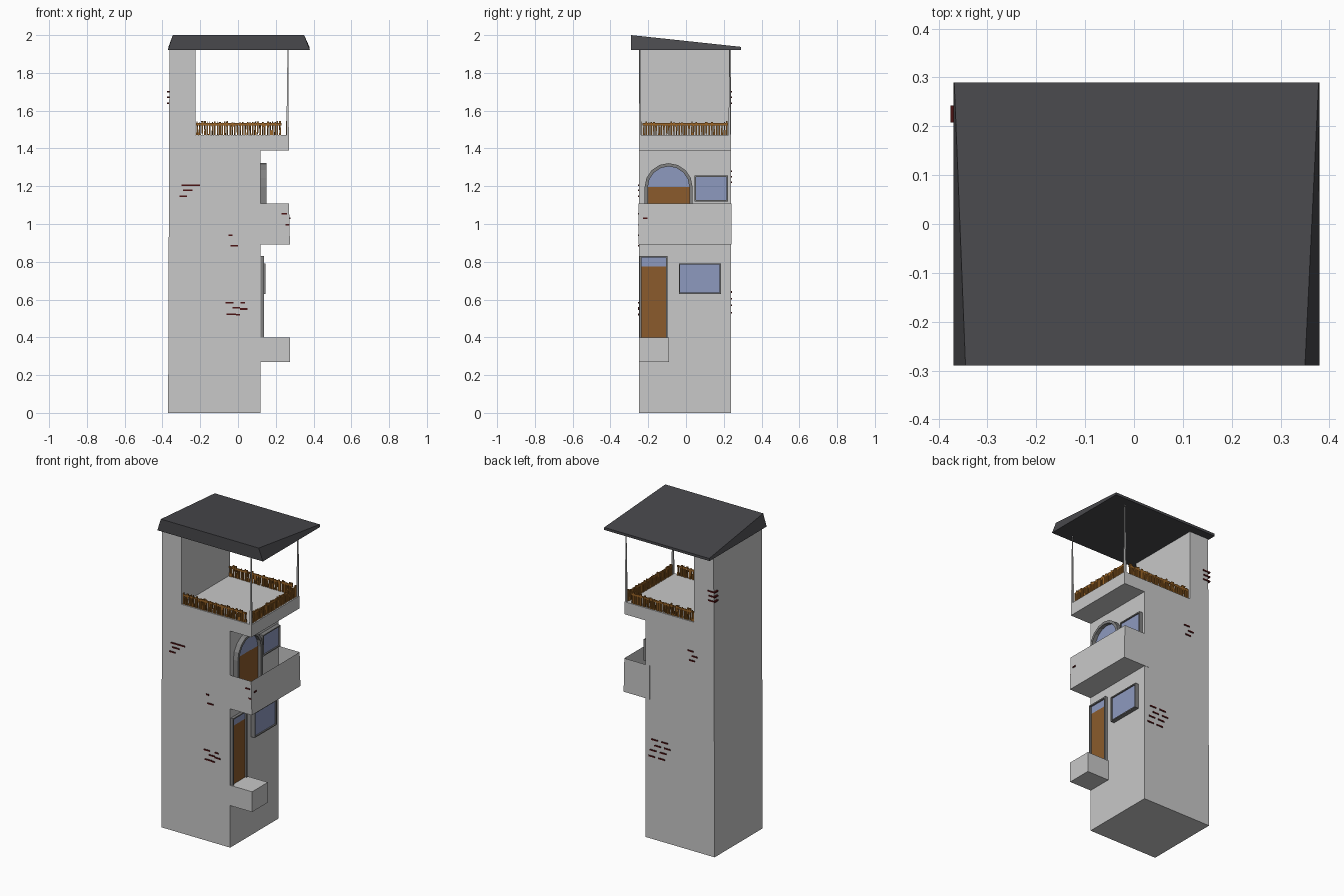
import bpy, bmesh, math, random

if "Cube" in bpy.data.objects:
    bpy.data.objects.remove(bpy.data.objects["Cube"])
random.seed(4)


def mat(name, r, g, b):
    m = bpy.data.materials.new(name)
    m.diffuse_color = (r, g, b, 1)
    m.use_nodes = True
    m.node_tree.nodes["Principled BSDF"].inputs["Base Color"].default_value = m.diffuse_color
    return m


PLASTER = mat("plaster", 0.58, 0.58, 0.58)
FRAME = mat("frame_grey", 0.22, 0.22, 0.22)
ROOF = mat("roof_slate", 0.065, 0.065, 0.072)
WOOD = mat("door_wood", 0.26, 0.105, 0.025)
FENCE = mat("fence_wood", 0.33, 0.13, 0.02)
GLASS = mat("window_glass", 0.27, 0.32, 0.52)
BRICK = mat("brick_red", 0.07, 0.006, 0.006)


def finish(bm, name, material):
    bmesh.ops.recalc_face_normals(bm, faces=bm.faces)
    me = bpy.data.meshes.new(name)
    bm.to_mesh(me)
    bm.free()
    me.materials.append(material)
    ob = bpy.data.objects.new(name, me)
    bpy.context.collection.objects.link(ob)
    return ob


def add_loft(bm, a, b):
    """Solid between two matching rings of points."""
    va = [bm.verts.new(p) for p in a]
    vb = [bm.verts.new(p) for p in b]
    n = len(a)
    bm.faces.new(va)
    bm.faces.new(vb)
    for i in range(n):
        bm.faces.new((va[i], va[(i + 1) % n], vb[(i + 1) % n], vb[i]))


def ring(x0, x1, y0, y1, z):
    return [(x0, y0, z), (x1, y0, z), (x1, y1, z), (x0, y1, z)]


def add_box(bm, x0, x1, y0, y1, z0, z1):
    add_loft(bm, ring(x0, x1, y0, y1, z0), ring(x0, x1, y0, y1, z1))


def box(name, material, *dims):
    bm = bmesh.new()
    add_box(bm, *dims)
    return finish(bm, name, material)


def plate(name, material, outline, x0, x1):
    """Outline in (y, z), extruded along x."""
    bm = bmesh.new()
    add_loft(bm, [(x0, y, z) for y, z in outline], [(x1, y, z) for y, z in outline])
    return finish(bm, name, material)


def frame(name, outer, inner, x0, x1, closed=True):
    """Frame strip between two outlines in (y, z)."""
    bm = bmesh.new()
    n = len(outer)
    for i in range(n if closed else n - 1):
        j = (i + 1) % n
        quad = [outer[i], outer[j], inner[j], inner[i]]
        add_loft(bm, [(x0, *p) for p in quad], [(x1, *p) for p in quad])
    return finish(bm, name, FRAME)


def rect(y0, y1, z0, z1):
    return [(y0, z0), (y0, z1), (y1, z1), (y1, z0)]


# Tower body: side profile with overhanging terrace and rear wall
profile = [(-0.37, 0), (0.12, 0), (0.12, 1.39), (0.27, 1.39), (0.27, 1.47),
           (-0.225, 1.47), (-0.225, 1.925), (-0.363, 1.925)]
bm = bmesh.new()
add_loft(bm, [(x, -0.25, z) for x, z in profile], [(x, 0.238, z) for x, z in profile])
finish(bm, "tower_body", PLASTER)

# Entrance step
box("entrance_step", PLASTER, 0.10, 0.275, -0.25, -0.09, 0.27, 0.40)

# Balcony: box with a sunken floor
bm = bmesh.new()
add_loft(bm, ring(0.09, 0.275, -0.252, 0.24, 0.892), ring(0.09, 0.27, -0.252, 0.24, 1.108))
bm.faces.ensure_lookup_table()
top = max(bm.faces, key=lambda f: f.calc_center_median().z)
bmesh.ops.inset_region(bm, faces=[top], thickness=0.015)
res = bmesh.ops.extrude_discrete_faces(bm, faces=[top])
bmesh.ops.translate(bm, verts=res["faces"][0].verts, vec=(0, 0, -0.18))
finish(bm, "balcony", PLASTER)

# Sloping roof, tapered at the front
bm = bmesh.new()
add_loft(bm,
         [(-0.37, -0.29, 1.922), (0.38, -0.29, 1.922), (0.35, -0.29, 2.0), (-0.345, -0.29, 2.0)],
         [(-0.37, 0.29, 1.922), (0.38, 0.29, 1.922), (0.378, 0.29, 1.938), (-0.368, 0.29, 1.938)])
finish(bm, "roof", ROOF)

# Tapered roof posts
bm = bmesh.new()
for y in (-0.243, 0.231):
    add_loft(bm, ring(0.256, 0.269, y - 0.006, y + 0.006, 1.465),
             ring(0.262, 0.266, y - 0.002, y + 0.002, 1.925))
finish(bm, "roof_posts", PLASTER)


# Terrace fence: uneven pickets on three sides with a short rail
def fence(name, along_x, start, end, across, count=34):
    bm = bmesh.new()
    h = 0.004
    step = (end - start) / count

    def dims(a0, a1, d):
        return (a0, a1, across - d, across + d) if along_x else (across - d, across + d, a0, a1)

    for i in range(count):
        c = start + (i + 0.5) * step + random.uniform(-0.002, 0.002)
        w0, w1 = random.choice([(0.0055, 0.002), (0.002, 0.0055), (0.004, 0.004)])
        z1 = random.uniform(1.53, 1.546)
        add_loft(bm, ring(*dims(c - w0, c + w0, h), 1.466), ring(*dims(c - w1, c + w1, h), z1))
    add_box(bm, *dims(start, end, 0.0025), 1.522, 1.534)
    return finish(bm, name, FENCE)


fence("fence_front", True, -0.222, 0.23, -0.24)
fence("fence_back", True, -0.222, 0.23, 0.228)
fence("fence_side", False, -0.23, 0.222, 0.258)

# Lower door with a glass strip above
frame("lower_door_frame", [(-0.245, 0.4), (-0.245, 0.83), (-0.098, 0.83), (-0.098, 0.4)],
      [(-0.236, 0.4), (-0.236, 0.822), (-0.107, 0.822), (-0.107, 0.4)], 0.11, 0.137, False)
plate("lower_door", WOOD, rect(-0.238, -0.105, 0.4, 0.775), 0.115, 0.126)
plate("lower_door_glass", GLASS, rect(-0.238, -0.105, 0.775, 0.824), 0.115, 0.126)

# Arched balcony door
def arch(r, base, n=8):
    pts = [(-0.092 - r * math.cos(math.pi * i / n), 1.195 + r * math.sin(math.pi * i / n))
           for i in range(n + 1)]
    return [(pts[0][0], base)] + pts + [(pts[-1][0], base)]


frame("arch_door_frame", arch(0.127, 0.925), arch(0.11, 0.925), 0.11, 0.152, False)
plate("arch_door", WOOD, rect(-0.203, 0.019, 0.925, 1.197), 0.115, 0.128)
plate("arch_door_glass", GLASS, arch(0.112, 1.197)[1:-1], 0.115, 0.128)

# Square windows
for name, y0, y1, z0, z1 in (("lower_window", -0.038, 0.185, 0.63, 0.792),
                             ("upper_window", 0.046, 0.222, 1.12, 1.256)):
    t = 0.007
    frame(name + "_frame", rect(y0, y1, z0, z1), rect(y0 + t, y1 - t, z0 + t, z1 - t), 0.11, 0.146)
    plate(name + "_glass", GLASS, rect(y0 + t, y1 - t, z0 + t, z1 - t), 0.115, 0.138)

# Exposed bricks: (x, z, length) on front and back walls
front = [(-0.25, 1.205, 0.1), (-0.265, 1.178, 0.05), (-0.29, 1.147, 0.04), (-0.04, 0.94, 0.02),
         (-0.02, 0.885, 0.04), (-0.045, 0.582, 0.04), (0.025, 0.582, 0.025), (0.03, 0.55, 0.04),
         (-0.01, 0.556, 0.04), (-0.035, 0.522, 0.05), (0.0, 0.52, 0.02), (0.245, 1.055, 0.03),
         (0.262, 0.995, 0.02)]
back = [(-0.20, 1.28, 0.04), (-0.23, 1.25, 0.04), (-0.21, 1.22, 0.04), (-0.345, 1.70, 0.045),
        (-0.35, 1.67, 0.04), (-0.345, 1.64, 0.04)]
back += [(0.02 + dx + s, z, 0.045) for z, s in ((0.64, 0), (0.605, -0.02), (0.57, 0.01), (0.53, 0.02))
         for dx in (-0.035, 0.035)]
bm = bmesh.new()
for wall, y in ((front, -0.25), (back, 0.238)):
    for x, z, l in wall:
        add_box(bm, x - l / 2, x + l / 2, y - 0.005, y + 0.005, z - 0.004, z + 0.004)
for z in (1.64, 1.67, 1.70):
    add_box(bm, -0.376, -0.355, 0.208, 0.243, z - 0.004, z + 0.004)
add_box(bm, 0.265, 0.277, -0.228, -0.204, 1.026, 1.034)
finish(bm, "exposed_bricks", BRICK)
